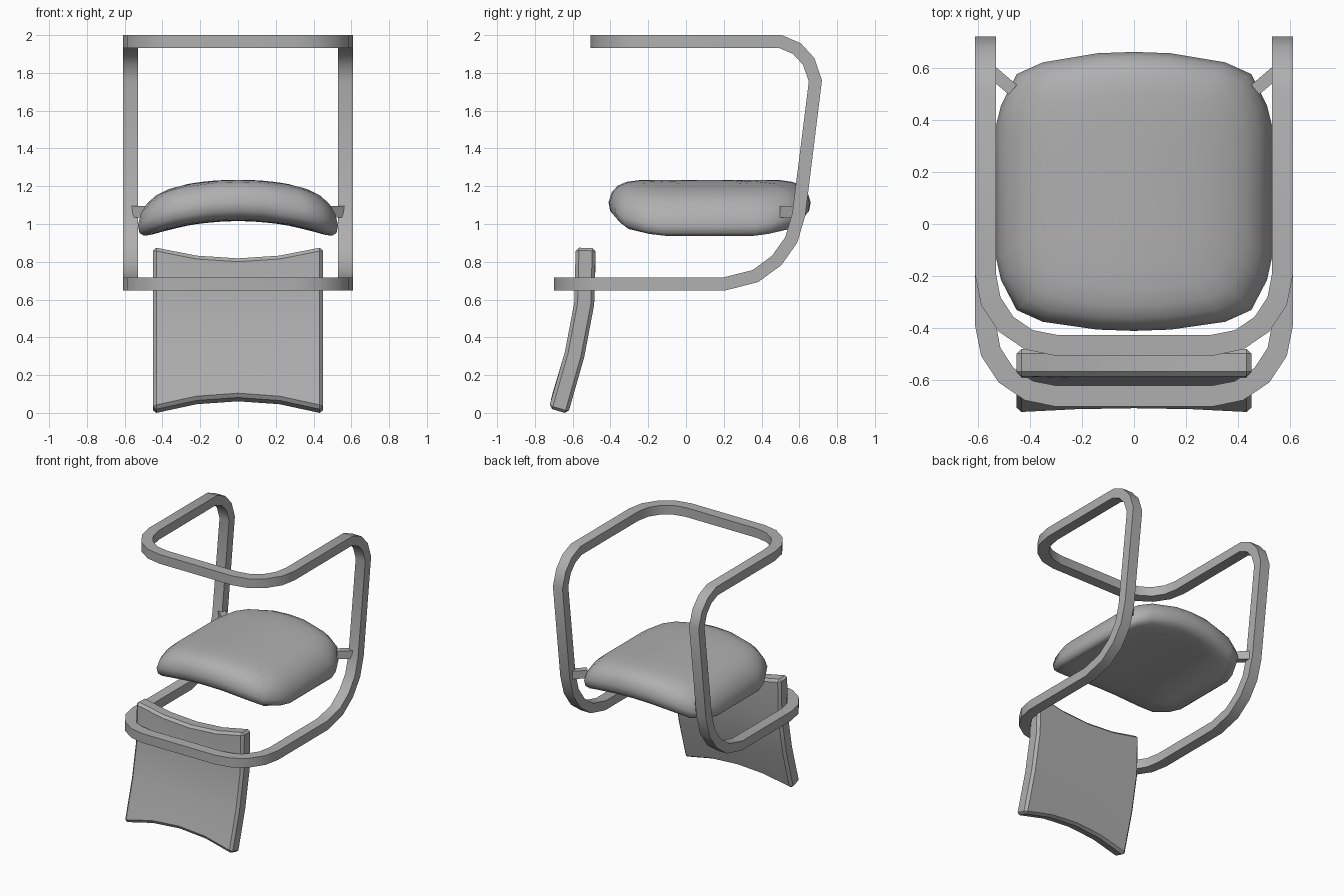
import bpy, bmesh
from math import sin, cos, pi
from mathutils import Vector

if "Cube" in bpy.data.objects:
    bpy.data.objects.remove(bpy.data.objects["Cube"])

grey = bpy.data.materials.new("dark_grey")
grey.diffuse_color = (.43, .43, .43, 1)
grey.use_nodes = True
grey.node_tree.nodes["Principled BSDF"].inputs["Base Color"].default_value = grey.diffuse_color


def smooth(ob, angle):
    bpy.ops.object.select_all(action='DESELECT')
    ob.select_set(True)
    bpy.context.view_layer.objects.active = ob
    bpy.ops.object.shade_smooth_by_angle(angle=angle * pi / 180)


def finish(bm, name, angle=30):
    bmesh.ops.recalc_face_normals(bm, faces=bm.faces)
    me = bpy.data.meshes.new(name)
    bm.to_mesh(me)
    bm.free()
    me.materials.append(grey)
    ob = bpy.data.objects.new(name, me)
    bpy.context.collection.objects.link(ob)
    smooth(ob, angle)
    return ob


def bridge(bm, a, b):
    n = len(a)
    for i in range(n):
        bm.faces.new((a[i], a[(i + 1) % n], b[(i + 1) % n], b[i]))


# Frame: one closed loop of flat bar
def corner(cy, z):
    return [Vector((0.3 + 0.27 * sin(a), cy - 0.275 * cos(a), z))
            for a in (k * pi / 8 for k in range(5))]


side = [(.5, 1.966), (.588, 1.928), (.65, 1.86), (.685, 1.757), (.597, 1.05),
        (.557, .915), (.48, .807), (.367, .724), (.203, .683)]
half = corner(-.19, 1.966) + [Vector((.57, y, z)) for y, z in side]
half += corner(-.385, .683)[::-1]
path = half + [Vector((-p.x, p.y, p.z)) for p in reversed(half)]

bm = bmesh.new()
rings = []
for i, p in enumerate(path):
    t_in = (p - path[i - 1]).normalized()
    t_out = (path[(i + 1) % len(path)] - p).normalized()
    t = (t_in + t_out).normalized()
    if abs(t.x) < 1e-3:
        s = Vector((1, 0, 0))
    else:
        s = Vector((-t.y, t.x, 0)).normalized()
    if s.x * p.x + s.y * (p.y + .1) < 0:
        s = -s
    n = s.cross(t).normalized()
    rings.append([bm.verts.new(p + s * u * .04 + n * v * .035)
                  for u, v in ((1, 1), (1, -1), (-1, -1), (-1, 1))])
for i, r in enumerate(rings):
    bridge(bm, rings[i - 1], r)
finish(bm, "tube_frame")

# Seat: arched cushion
right = [(0, .535), (.14, .53), (.35, .495), (.45, .45), (.51, .33), (.53, .25),
         (.53, 0), (.53, -.25), (.51, -.34), (.45, -.455), (.35, -.5),
         (.14, -.53), (0, -.535)]
outline = right + [(-x, y) for x, y in right[-2:0:-1]]
layers = [(.25, .109), (.5, .109), (.7, .107), (.82, .098), (.91, .078), (.97, .042), (1, -.01),
          (.985, -.055), (.94, -.084), (.87, -.098), (.76, -.106), (.5, -.109), (.25, -.109)]
bm = bmesh.new()


def seat_point(x, y, h):
    return bm.verts.new((x, y + .125, 1.125 - .28 * x * x - .55 * x ** 4 + h))


rings = [[seat_point(x * s, y * s, h) for x, y in outline] for s, h in layers]
for a, b in zip(rings, rings[1:]):
    bridge(bm, a, b)
for ring, h in ((rings[0], .109), (rings[-1], -.109)):
    c = seat_point(0, 0, h)
    for i in range(len(ring)):
        bm.faces.new((c, ring[i - 1], ring[i]))
finish(bm, "seat", 60)

# Backrest: bent panel with scooped top and bottom edges
bm = bmesh.new()
profile = [(-.531, .873), (-.539, .573), (-.59, .305), (-.676, .004)]
scoop = [-.06, 0, 0, .065]
grid = []
for (y, z), d in zip(profile, scoop):
    row = []
    for x in (-.45, -.22, 0, .22, .45):
        k = 1 - (x / .45) ** 2
        row.append(bm.verts.new((x, y + (.015 * k if d > 0 else 0), z + d * k)))
    grid.append(row)
for a, b in zip(grid, grid[1:]):
    for i in range(4):
        bm.faces.new((a[i], a[i + 1], b[i + 1], b[i]))
# lift so that the thickened lower edge rests on z = 0
bmesh.ops.translate(bm, verts=bm.verts, vec=(0, 0, .004))
back = finish(bm, "backrest")
m = back.modifiers.new("thickness", 'SOLIDIFY')
m.thickness, m.offset = .106, 0
m = back.modifiers.new("edges", 'BEVEL')
m.width, m.segments, m.angle_limit = .018, 1, pi / 4
for name in ("thickness", "edges"):
    bpy.ops.object.modifier_apply(modifier=name)
low = min(v.co.z for v in back.data.vertices)
for v in back.data.vertices:
    v.co.z -= low * max(0, 1 - v.co.z / .3)
smooth(back, 30)

# Brackets joining seat and frame
for sx, label in ((1, "right"), (-1, "left")):
    bm = bmesh.new()
    a, b = Vector((.465 * sx, .515, 1.065)), Vector((.555 * sx, .592, 1.065))
    d = (b - a).normalized()
    w = Vector((-d.y, d.x, 0)) * .024
    h = Vector((0, 0, .03))
    ends = [[bm.verts.new(p + w * u + h * v)
             for u, v in ((1, 1), (1, -1), (-1, -1), (-1, 1))] for p in (a, b)]
    bridge(bm, *ends)
    for e in ends:
        bm.faces.new(e)
    finish(bm, "seat_bracket_" + label)
